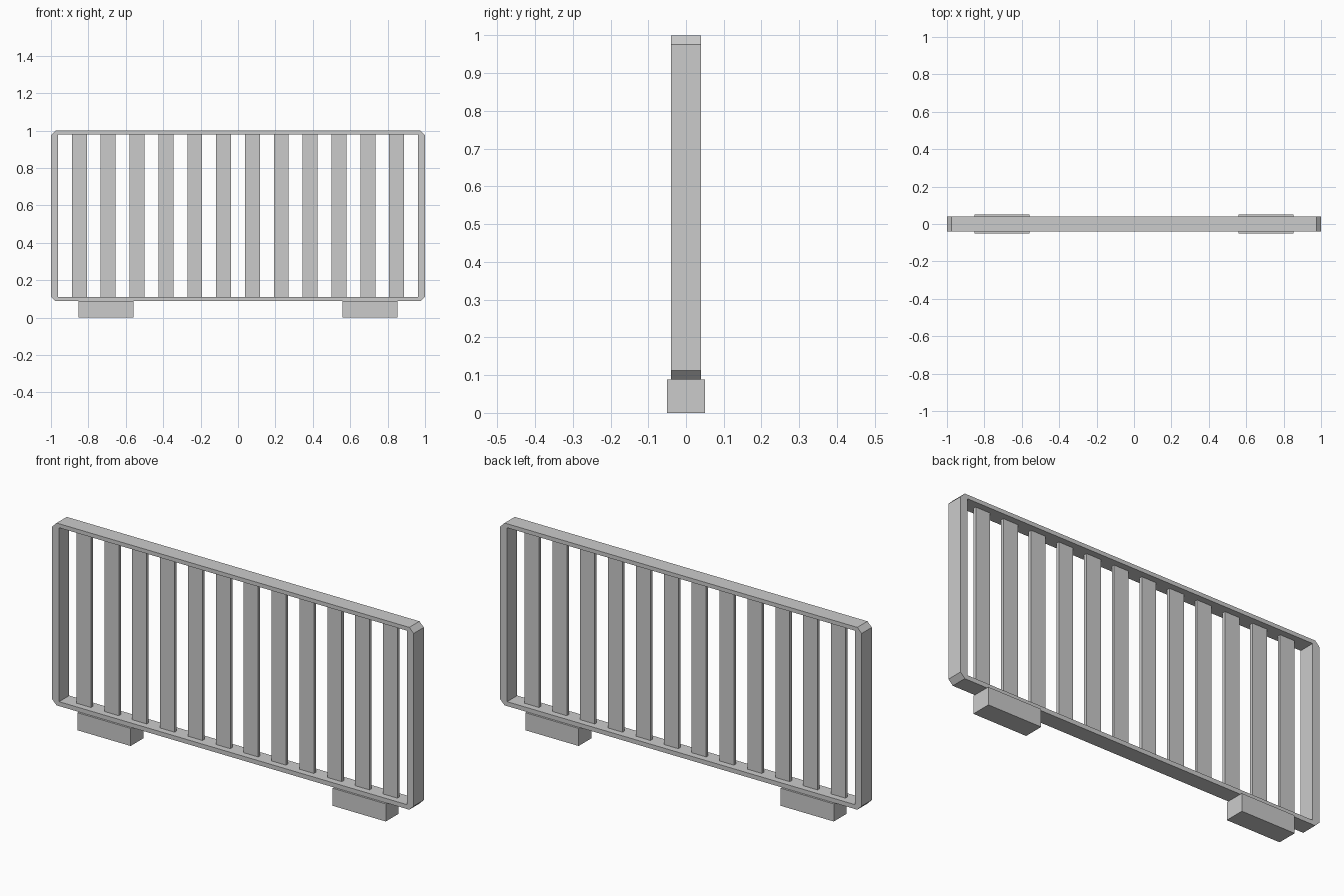
import bpy
import bmesh

default = bpy.data.objects.get("Cube")
if default:
    bpy.data.objects.remove(default, do_unlink=True)

# Single plain grey
grey = bpy.data.materials.new("plain_grey")
grey.use_nodes = True
color = (0.6, 0.6, 0.6, 1)
grey.diffuse_color = color
grey.node_tree.nodes["Principled BSDF"].inputs["Base Color"].default_value = color

# Main dimensions
BOTTOM, TOP = 0.088, 1.0
IN_X, IN_BOTTOM, IN_TOP = 0.962, 0.11, 0.98
HALF_DEPTH = 0.04
CHAMFER = 0.024


def finish(name, bm):
    bmesh.ops.recalc_face_normals(bm, faces=bm.faces)
    mesh = bpy.data.meshes.new(name)
    bm.to_mesh(mesh)
    bm.free()
    mesh.materials.append(grey)
    obj = bpy.data.objects.new(name, mesh)
    bpy.context.collection.objects.link(obj)
    return obj


def box(name, x, half_width, half_depth, z0, z1):
    bm = bmesh.new()
    bmesh.ops.create_cube(bm, size=2)
    for v in bm.verts:
        v.co.x = x + v.co.x * half_width
        v.co.y *= half_depth
        v.co.z = z1 if v.co.z > 0 else z0
    return finish(name, bm)


def add_loop(bm, points):
    verts = [bm.verts.new((x, -HALF_DEPTH, z)) for x, z in points]
    return [bm.edges.new((a, b)) for a, b in zip(verts, verts[1:] + verts[:1])]


# Frame: chamfered outline with a square-cornered opening, extruded in depth
c = CHAMFER
outer = [(-1 + c, BOTTOM), (1 - c, BOTTOM), (1, BOTTOM + c), (1, TOP - c),
         (1 - c, TOP), (-1 + c, TOP), (-1, TOP - c), (-1, BOTTOM + c)]
inner = [(-IN_X, IN_BOTTOM), (IN_X, IN_BOTTOM), (IN_X, IN_TOP), (-IN_X, IN_TOP)]
bm = bmesh.new()
edges = add_loop(bm, outer) + add_loop(bm, inner)
bmesh.ops.triangle_fill(bm, edges=edges, use_beauty=True, normal=(0, -1, 0))
result = bmesh.ops.extrude_face_region(bm, geom=bm.faces[:], use_keep_orig=True)
moved = [g for g in result["geom"] if isinstance(g, bmesh.types.BMVert)]
bmesh.ops.translate(bm, verts=moved, vec=(0, 2 * HALF_DEPTH, 0))
finish("frame", bm)

# Vertical slats
SLATS = 12
for i in range(SLATS):
    x = -0.848 + i * 2 * 0.848 / (SLATS - 1)
    box(f"slat_{i + 1}", x, 0.04, 0.008, IN_BOTTOM, IN_TOP)

# Feet
for name, side in (("left_foot", 1), ("right_foot", -1)):
    box(name, side * 0.706, 0.147, 0.05, 0, BOTTOM)
